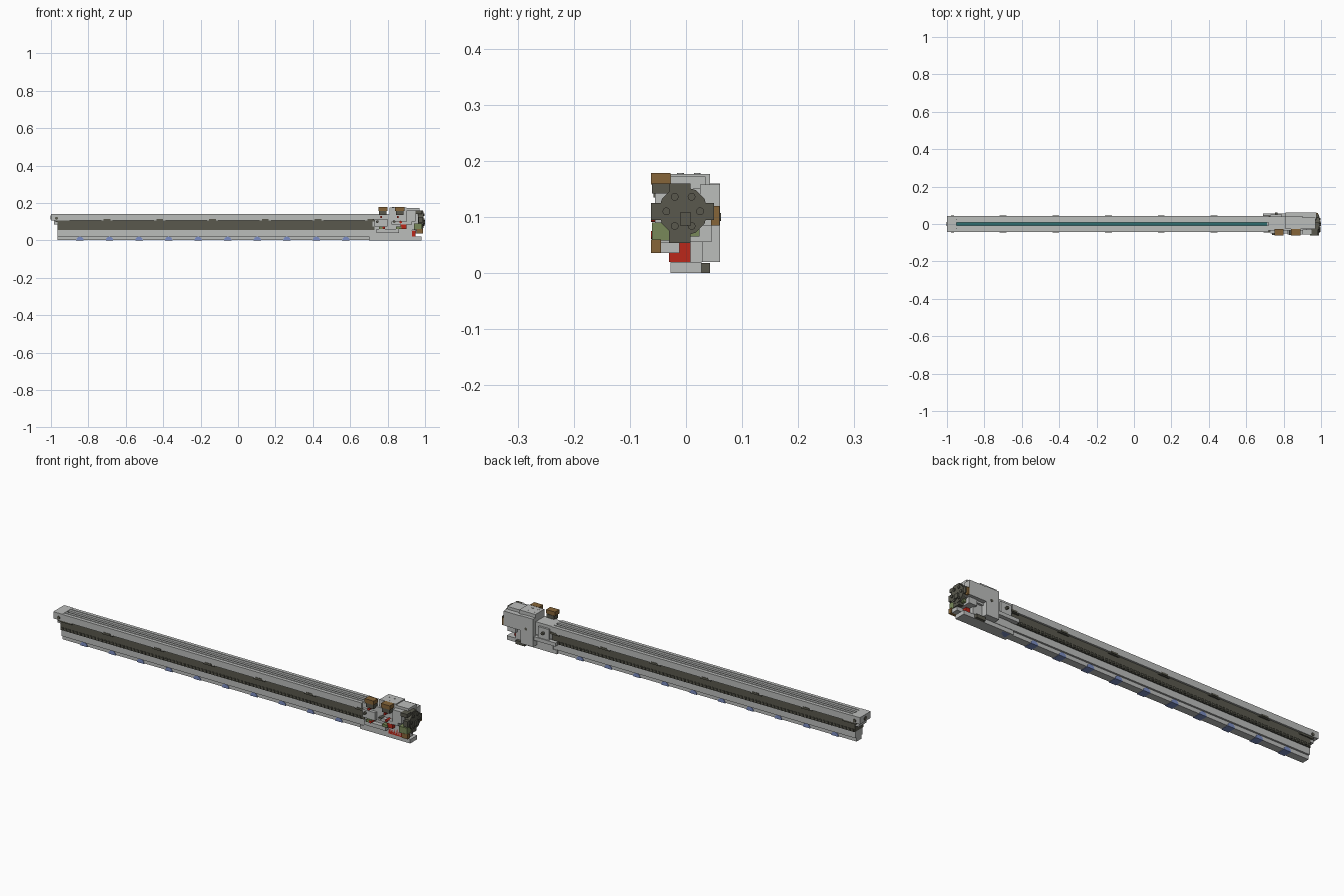
import bpy, bmesh, math
from mathutils import Matrix

cube = bpy.data.objects.get("Cube")
if cube:
    bpy.data.objects.remove(cube, do_unlink=True)


def material(name, r, g, b):
    m = bpy.data.materials.new(name)
    m.use_nodes = True
    m.diffuse_color = (r, g, b, 1)
    m.node_tree.nodes["Principled BSDF"].inputs["Base Color"].default_value = (r, g, b, 1)
    return m


LIGHT = material("light grey", .5, .51, .5)
DARK = material("dark grey", .1, .098, .075)
RED = material("red", .5, .02, .01)
BROWN = material("brown", .24, .13, .04)
GREEN = material("olive green", .19, .25, .1)
BLUE = material("blue", .2, .27, .55)
TEAL = material("teal", .03, .16, .16)


def finish(name, bm, mat):
    bmesh.ops.recalc_face_normals(bm, faces=bm.faces)
    mesh = bpy.data.meshes.new(name)
    bm.to_mesh(mesh)
    bm.free()
    mesh.materials.append(mat)
    ob = bpy.data.objects.new(name, mesh)
    bpy.context.collection.objects.link(ob)
    return ob


def box(name, mat, x, y, z):
    """Box from three (low, high) ranges."""
    bm = bmesh.new()
    bmesh.ops.create_cube(bm, size=1)
    for v in bm.verts:
        v.co = [lo + (c + .5) * (hi - lo) for c, (lo, hi) in zip(v.co, (x, y, z))]
    return finish(name, bm, mat)


def rod(name, mat, axis, centre, radius, length, sides=16):
    """Cylinder along the x, y or z axis."""
    bm = bmesh.new()
    bmesh.ops.create_cone(bm, cap_ends=True, segments=sides, radius1=radius,
                          radius2=radius, depth=length)
    turn = {"x": Matrix.Rotation(math.pi / 2, 4, "Y"),
            "y": Matrix.Rotation(math.pi / 2, 4, "X"), "z": Matrix()}[axis]
    bm.transform(Matrix.Translation(centre) @ turn)
    return finish(name, bm, mat)


def extrude(name, mat, half, x):
    """Mirrored (y, z) half profile swept along x."""
    ring = half + [(-y, z) for y, z in reversed(half)]
    bm = bmesh.new()
    face = bm.faces.new([bm.verts.new((x[0], y, z)) for y, z in ring])
    new = bmesh.ops.extrude_face_region(bm, geom=[face])["geom"]
    for v in new:
        if isinstance(v, bmesh.types.BMVert):
            v.co.x = x[1]
    return finish(name, bm, mat)


def repeat(ob, count, step):
    mod = ob.modifiers.new("Repeat", "ARRAY")
    mod.use_relative_offset = False
    mod.use_constant_offset = True
    mod.constant_offset_displace = (step, 0, 0)
    mod.count = count


# Long beam: ribbed top, dark middle band, stepped foot
extrude("top_rail", LIGHT, [(.043, .107), (.043, .14), (.026, .14), (.026, .132),
                            (.021, .132), (.021, .14), (.008, .14), (.008, .125)], (-.96, .72))
box("top_strip", TEAL, (-.95, .71), (-.008, .008), (.124, .13))
box("middle_band", DARK, (-.965, .73), (-.034, .034), (.055, .108))
repeat(box("rack_tooth", DARK, (-.96, -.95), (-.039, .039), (.058, .07)), 84, .02)
extrude("foot_beam", LIGHT, [(.019, .002), (.019, .022), (.028, .022), (.028, .056)], (-.965, .74))

# Fixing bumps beside the top rail and blue feet below
repeat(box("rail_bump", DARK, (-.73, -.67), (-.041, .041), (.1, .108)), 6, .282)
repeat(box("rail_bump_cap", DARK, (-.718, -.682), (-.045, .045), (.104, .113)), 6, .282)


def half_disc(x):
    bm = bmesh.new()
    arc = [(x + .02 * math.cos(math.pi * i / 8), -.022, .02 * math.sin(math.pi * i / 8))
           for i in range(9)]
    face = bm.faces.new([bm.verts.new(p) for p in arc])
    for v in bmesh.ops.extrude_face_region(bm, geom=[face])["geom"]:
        if isinstance(v, bmesh.types.BMVert):
            v.co.y = .022
    return finish("blue_foot", bm, BLUE)


repeat(half_disc(-.845), 11, .158)

# Closed left end
box("end_block", LIGHT, (-1, -.95), (-.043, .043), (.107, .141))
box("end_bracket", LIGHT, (-.985, -.955), (-.03, .03), (.085, .107))
for side in (-1, 1):
    rod("end_pin", DARK, "y", (-.97, side * .043, .118), .008, .006)
rod("end_hole", DARK, "x", (-1, 0, .122), .01, .004)
box("end_sleeve", DARK, (-.975, -.9), (-.04, .04), (.098, .112))

# Drive unit: base and frame
box("base_plate", LIGHT, (.7, .98), (-.028, .028), (0, .02))
box("base_side", DARK, (.87, .92), (.028, .043), (0, .018))
box("lower_frame", LIGHT, (.72, .93), (-.03, .03), (.02, .075))
box("upper_frame", LIGHT, (.72, .92), (-.035, .04), (.075, .14))
box("front_shelf", LIGHT, (.74, .86), (-.052, -.03), (.04, .06))
box("front_plate", LIGHT, (.73, .8), (-.05, -.035), (.075, .115))
box("front_beam", LIGHT, (.82, .93), (-.055, -.035), (.085, .1))
box("front_brace", LIGHT, (.9, .95), (-.055, -.03), (.1, .16))
box("rear_plate", LIGHT, (.69, .83), (.035, .055), (.052, .07))
box("rear_block", LIGHT, (.73, .79), (.035, .05), (.07, .125))
box("rear_tower", LIGHT, (.81, .88), (.008, .061), (.02, .16))
box("rear_arm", LIGHT, (.88, .975), (.025, .061), (.085, .158))
box("tower_cap", LIGHT, (.81, .9), (-.028, .043), (.14, .177))
box("bridge_cap", LIGHT, (.9, .97), (-.028, .035), (.15, .172))
box("axle_block", LIGHT, (.92, .965), (-.03, .045), (.055, .15))

# Coloured fittings
for i, x in enumerate((.75, .84)):
    box("top_brown_block", BROWN, (x, x + .05), (-.062, -.028), (.158, .178))
    box("block_support", DARK, (x + .005, x + .045), (-.058, -.026), (.135, .158))
    box("green_clip", GREEN, (x + .005, x + .035), (-.06, -.035), (.062, .075))
    rod("red_pin", RED, "y", (x + .03, -.045, .068 + i * .03), .007, .034)
    rod("red_pin_upper", RED, "y", (x + .015, -.04, .125), .006, .03)
    rod("dark_pin", DARK, "y", (x - .005, -.045, .1), .007, .03)
    rod("rear_pin", DARK, "y", (x + .01, .052, .1), .007, .02)
box("red_block", RED, (.86, .95), (-.03, .008), (.02, .054))
box("red_side", RED, (.87, .9), (-.054, -.035), (.062, .084))
box("end_green", GREEN, (.94, .985), (-.061, -.02), (.058, .09))
box("end_brown", BROWN, (.955, .99), (-.062, -.045), (.036, .06))
box("end_light", LIGHT, (.95, .985), (-.045, -.012), (.036, .055))
box("rear_green", GREEN, (.95, .98), (0, .024), (.065, .09))
box("rear_brown", BROWN, (.95, .985), (.045, .06), (.085, .12))

# Dark drive wheel with cross arms and axle on the right end
rod("drive_wheel", DARK, "x", (.977, -.005, .11), .044, .03, 12)
box("wheel_arm_flat", DARK, (.965, .99), (-.062, .05), (.095, .125))
box("wheel_arm_upright", DARK, (.965, .99), (-.03, .008), (.054, .16))
box("wheel_corner", DARK, (.95, .985), (-.061, -.02), (.142, .16))
box("wheel_hub", DARK, (.985, 1), (-.011, .009), (.085, .108))
for k in range(6):
    a = k * math.pi / 3
    rod("wheel_stud", DARK, "x", (.992, -.005 + .03 * math.cos(a), .11 + .03 * math.sin(a)), .007, .01, 10)

# Studs on the drive unit top
for x in (.83, .86):
    for y in (-.01, .02):
        rod("top_stud", LIGHT, "z", (x, y, .175), .006, .006, 12)
